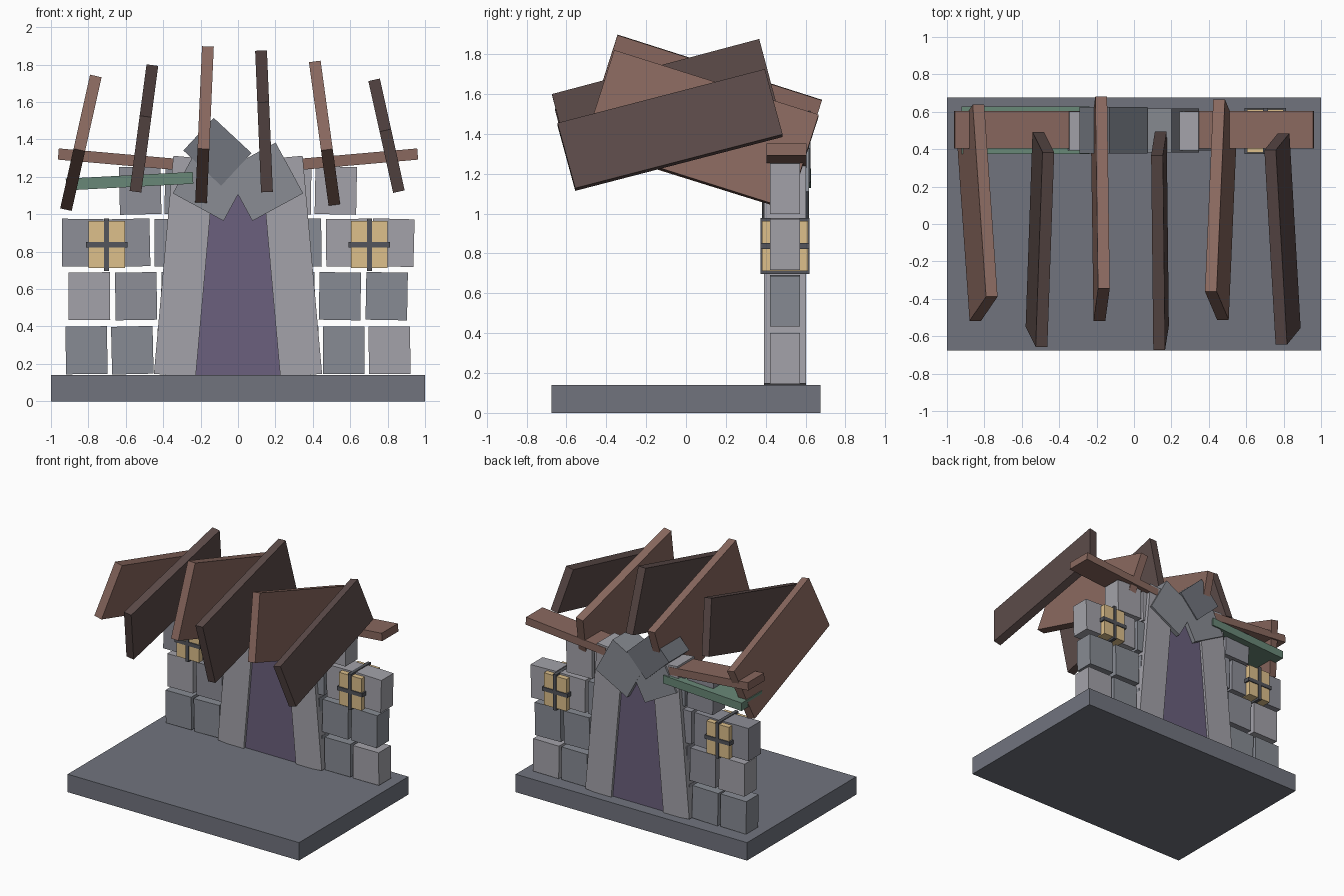
import bpy, bmesh, random
from math import radians
from mathutils import Matrix, Euler

if "Cube" in bpy.data.objects:
    bpy.data.objects.remove(bpy.data.objects["Cube"])

random.seed(4)
WALL_Y = 0.497


def material(name, r, g, b):
    m = bpy.data.materials.new(name)
    m.diffuse_color = [(c / 255) ** 2.2 for c in (r, g, b)] + [1]
    m.use_nodes = True
    m.node_tree.nodes["Principled BSDF"].inputs["Base Color"].default_value = m.diffuse_color
    return m


SLATE = material("slate", 112, 115, 125)
STONES = [material("stone_dark", 134, 138, 146), material("stone_mid", 140, 141, 150),
          material("stone_light", 162, 161, 168)]
ARCH = material("arch_stone", 136, 139, 146)
KEY = material("keystone", 112, 116, 124)
PURPLE = material("door_purple", 106, 96, 124)
GLOW = material("window_glow", 220, 190, 138)
IRON = material("iron", 84, 86, 92)
WOOD = material("wood", 136, 104, 95)
DARK_WOOD = material("dark_wood", 92, 76, 74)
GREEN = material("mossy_green", 104, 134, 118)


def box(name, size, loc, mat, tilt=0, lean=0):
    """Box tilted about x, then leaned about y (degrees)."""
    bm = bmesh.new()
    bmesh.ops.create_cube(bm, size=1, matrix=Matrix.Diagonal((*size, 1)))
    me = bpy.data.meshes.new(name)
    bm.to_mesh(me)
    bm.free()
    me.materials.append(mat)
    ob = bpy.data.objects.new(name, me)
    ob.location = loc
    ob.rotation_euler = Euler((radians(tilt), radians(lean), 0))
    bpy.context.collection.objects.link(ob)
    return ob


# Ground slab
box("ground_slab", (2, 1.35, 0.14), (0, 0, 0.07), SLATE)

# Wall blocks: row height and distances of the block centres from the middle
ROWS = [
    (0.273, (0.81, 0.565, 0.32)),
    (0.562, (0.795, 0.545, 0.30)),
    (0.848, (0.83, 0.582, 0.335)),
    (1.127, (0.523, 0.28)),
]
for r, (z, cols) in enumerate(ROWS):
    for c, x in enumerate(cols):
        for s, side in ((-1, "left"), (1, "right")):
            box(f"wall_block_{side}_{r}_{c}", (0.222, 0.15, 0.255),
                (s * x, WALL_Y, z), random.choice(STONES), lean=random.uniform(-1.6, 1.6))

for s, side in ((-1, "left"), (1, "right")):
    # Door pillars leaning inwards
    box(f"pillar_{side}", (0.224, 0.21, 1.17), (s * 0.286, WALL_Y, 0.72), STONES[2], lean=-s * 5.1)
    # Arch stones over the door
    box(f"arch_stone_{side}", (0.309, 0.235 + s * 0.002, 0.309),
        (s * 0.139, WALL_Y + 0.003, 1.174), ARCH, lean=-s * 28.5)
    # Lit windows with iron crossbars
    box(f"window_{side}", (0.195, 0.232, 0.25), (s * 0.702, WALL_Y, 0.838), GLOW)
    box(f"window_bar_upright_{side}", (0.027, 0.248, 0.28), (s * 0.702, WALL_Y, 0.838), IRON)
    box(f"window_bar_cross_{side}", (0.22, 0.246, 0.03), (s * 0.702, WALL_Y, 0.838), IRON)
    # Wall-top beams
    box(f"wall_beam_{side}", (0.69, 0.2, 0.06), (s * 0.617, WALL_Y + 0.008, 1.292), WOOD, lean=-s * 5)

# Keystone, door and loose green beam
box("keystone", (0.276, 0.25, 0.238), (-0.11, WALL_Y + 0.004, 1.334), KEY, lean=43)
box("door", (0.46, 0.17, 0.98), (0, WALL_Y, 0.63), PURPLE)
box("green_beam", (0.68, 0.252, 0.063), (-0.58, WALL_Y + 0.004, 1.177), GREEN, lean=-3)

# Roof planks, alternately tipped back and forward: x, y, z, height, lean
PLANKS = [
    (-0.84, 0.06, 1.382, 0.425, 12.6),
    (-0.503, -0.083, 1.459, 0.42, 7.6),
    (-0.18, 0.082, 1.46, 0.575, 2.5),
    (0.139, -0.089, 1.497, 0.497, -2.4),
    (0.465, 0.077, 1.419, 0.5, -7.8),
    (0.794, -0.08, 1.42, 0.347, -12.5),
]
for i, (x, y, z, h, lean) in enumerate(PLANKS):
    back = i % 2 == 0
    box(f"roof_plank_{i + 1}", (0.063, 1.077, h), (x, y, z),
        WOOD if back else DARK_WOOD, tilt=-17.7 if back else 14.9, lean=lean)
